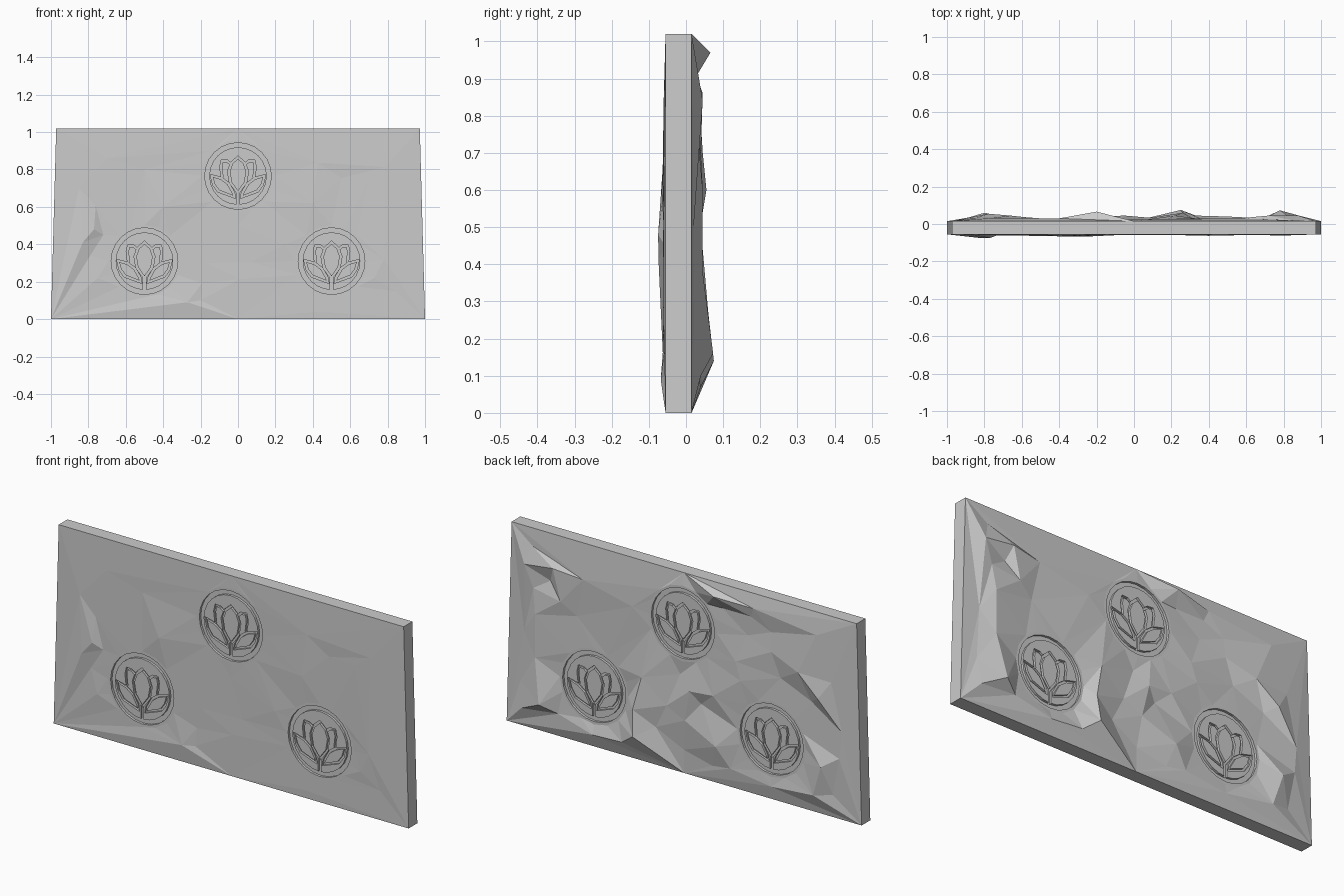
import bpy
import bmesh
import math
import random
from mathutils import Vector
from mathutils.geometry import delaunay_2d_cdt

if "Cube" in bpy.data.objects:
    bpy.data.objects.remove(bpy.data.objects["Cube"])
random.seed(4)

HEIGHT = 1.02
TOP_HALF = 0.972
FRONT, BACK = -0.055, 0.015
FRONT_PAD, BACK_PAD = -0.057, 0.025
RADIUS = 0.178
GROOVE = 0.012
CENTRES = [Vector((0, 0.765)), Vector((-0.5, 0.31)), Vector((0.5, 0.31))]

stone = bpy.data.materials.new("grey_stone")
stone.use_nodes = True
grey = (0.6, 0.6, 0.6, 1)
stone.diffuse_color = grey
stone.node_tree.nodes["Principled BSDF"].inputs["Base Color"].default_value = grey

# Chiselled high and low points as (x, z, y)
back_peaks = [
    (-0.05, 0.96, 0.03), (-0.2, 0.97, 0.066), (-0.4, 0.95, 0.03), (-0.38, 0.9, 0.02),
    (-0.22, 0.9, 0.02), (0.85, 0.93, 0.02), (0.88, 0.84, 0.045), (0.72, 0.86, 0.045),
    (0.56, 0.84, 0.03), (0.75, 0.78, 0.018), (0.68, 0.7, 0.04), (0.6, 0.64, 0.02),
    (0.82, 0.6, 0.045), (0.82, 0.38, 0.045), (0.78, 0.16, 0.073), (0.9, 0.1, 0.04),
    (0.7, 0.12, 0.03), (0.26, 0.27, 0.06), (0.25, 0.14, 0.075), (0.33, 0.08, 0.045),
    (0.15, 0.2, 0.03), (0.22, 0.44, 0.045), (0.02, 0.5, 0.018), (-0.05, 0.44, 0.045),
    (-0.18, 0.45, 0.04), (-0.1, 0.38, 0.02), (-0.2, 0.2, 0.05), (-0.27, 0.1, 0.03),
    (-0.66, 0.7, 0.045), (-0.78, 0.6, 0.055), (-0.72, 0.56, 0.02), (-0.9, 0.45, 0.03),
    (-0.8, 0.26, 0.06), (-0.75, 0.1, 0.05), (-0.85, 0.12, 0.03), (0, 0.12, 0.018),
    (-0.5, 0.07, 0.03), (0.5, 0.07, 0.04)]
front_peaks = [
    (-0.77, 0.48, -0.075), (-0.83, 0.41, -0.074), (-0.72, 0.45, -0.056),
    (-0.79, 0.34, -0.056), (-0.75, 0.22, -0.062), (-0.27, 0.09, -0.068),
    (-0.17, 0.3, -0.056), (-0.2, 0.1, -0.058), (0, 0.5, -0.056), (0.73, 0.22, -0.06),
    (0.84, 0.15, -0.056), (0.78, 0.32, -0.062), (0.42, 0.04, -0.057),
    (-0.7, 0.86, -0.058), (-0.5, 0.8, -0.056), (-0.4, 0.6, -0.066),
    (-0.85, 0.7, -0.06), (0.4, 0.62, -0.063), (0.7, 0.75, -0.059), (0.25, 0.4, -0.06)]


def clear_of_emblems(p):
    return all((p - c).length > RADIUS + 0.03 for c in CENTRES)


def rough_surface(bm, peaks, level, pad, extras, bump):
    """Triangulated face of the slab with a flat pad under each emblem."""
    points = [(-1, 0, level), (1, 0, level), (TOP_HALF, HEIGHT, level),
              (-TOP_HALF, HEIGHT, level), (0, 0, level), (0, HEIGHT, level)]
    for c in CENTRES:
        for i in range(16):
            a = i * math.tau / 16
            rim = c + Vector((math.cos(a), math.sin(a))) * (RADIUS + 0.015)
            points.append((rim.x, rim.y, pad))
    points += [p for p in peaks if clear_of_emblems(Vector(p[:2]))]
    for _ in range(extras):
        p = Vector((random.uniform(-0.92, 0.92), random.uniform(0.05, 0.97)))
        gap = min((p - Vector(q[:2])).length for q in points)
        if clear_of_emblems(p) and gap > 0.09:
            points.append((p.x, p.y, level + bump * random.random()))
    flat = [Vector(p[:2]) for p in points]
    verts, _, faces, origin, _, _ = delaunay_2d_cdt(flat, [], [], 0, 0.0001)
    made = [bm.verts.new((v.x, points[o[0]][2], v.y)) for v, o in zip(verts, origin)]
    for f in faces:
        bm.faces.new([made[i] for i in f])


def finish(bm, name):
    bmesh.ops.recalc_face_normals(bm, faces=bm.faces)
    mesh = bpy.data.meshes.new(name)
    bm.to_mesh(mesh)
    bm.free()
    obj = bpy.data.objects.new(name, mesh)
    mesh.materials.append(stone)
    bpy.context.collection.objects.link(obj)
    return obj


# Slab: two rough faces joined by straight walls
bm = bmesh.new()
rough_surface(bm, front_peaks, FRONT, FRONT_PAD, 12, -0.006)
rough_surface(bm, back_peaks, BACK, BACK_PAD, 60, 0.02)
bmesh.ops.bridge_loops(bm, edges=[e for e in bm.edges if e.is_boundary])
slab = finish(bm, "stone_slab")


def band(path, width, closed):
    """Offset a path both ways, giving the two sides of a groove."""
    path = [Vector(p) for p in path]
    n = len(path)
    pairs = []
    for i, p in enumerate(path):
        before = path[i - 1] if closed or i else None
        after = path[(i + 1) % n] if closed or i < n - 1 else None
        d1 = (p - before).normalized() if before is not None else (after - p).normalized()
        d2 = (after - p).normalized() if after is not None else d1
        n1, n2 = Vector((-d1.y, d1.x)), Vector((-d2.y, d2.x))
        mid = (n1 + n2).normalized()
        side = mid * (width / 2 * min(1.6, 1 / max(mid.dot(n1), 0.1)))
        pairs.append((p + side, p - side))
    return pairs


def mirror(path):
    return [(-x, z) for x, z in path]


def carve(name, paths, width, closed, depth):
    """Cut the same grooves into every emblem on both faces."""
    bm = bmesh.new()
    for c in CENTRES:
        for outside, floor in ((-0.12, FRONT_PAD + depth), (0.12, BACK_PAD - depth)):
            for path in paths:
                rows = [[bm.verts.new((c.x + q.x, outside, c.y + q.y)) for q in pair]
                        for pair in band(path, width, closed)]
                follow = rows[1:] + rows[:1] if closed else rows[1:]
                faces = [bm.faces.new((a[0], a[1], b[1], b[0]))
                         for a, b in zip(rows, follow)]
                grown = bmesh.ops.extrude_face_region(bm, geom=faces)["geom"]
                moved = [g for g in grown if isinstance(g, bmesh.types.BMVert)]
                bmesh.ops.translate(bm, verts=moved, vec=(0, floor - outside, 0))
    cutter = finish(bm, name + "_cutter")
    cutter.hide_render = True
    mod = slab.modifiers.new(name, "BOOLEAN")
    mod.operation = "DIFFERENCE"
    mod.solver = "EXACT"
    mod.object = cutter
    bpy.context.view_layer.objects.active = slab
    bpy.ops.object.modifier_apply(modifier=name)
    bpy.data.objects.remove(cutter)


# Flower emblem: ring, petals and stem
ring = [(math.cos(i * math.tau / 24) * (RADIUS - 0.012),
         math.sin(i * math.tau / 24) * (RADIUS - 0.012)) for i in range(24)]
half = [(0.034, 0.07), (0.05, 0.025), (0.04, -0.035)]
middle_petal = [(0, 0.1)] + half + [(0, -0.09)] + mirror(half[::-1])
upper_petal = [(0.036, 0.062), (0.058, 0.08), (0.085, 0.082), (0.092, 0.05), (0.085, -0.008)]
lower_petal = [(0.142, 0.002), (0.13, -0.045), (0.105, -0.08), (0.02, -0.112),
               (0.024, -0.09), (0.052, -0.04), (0.09, -0.012)]
stem = [(0, -0.085), (0, -0.16)]

carve("ring", [ring], 0.024, True, GROOVE)
carve("middle_petal", [middle_petal], 0.012, True, GROOVE - 0.0004)
carve("upper_petals", [upper_petal, mirror(upper_petal)], 0.011, False, GROOVE - 0.0008)
carve("lower_petals", [lower_petal, mirror(lower_petal)], 0.012, True, GROOVE - 0.0012)
carve("stem", [stem], 0.016, False, GROOVE - 0.0016)
